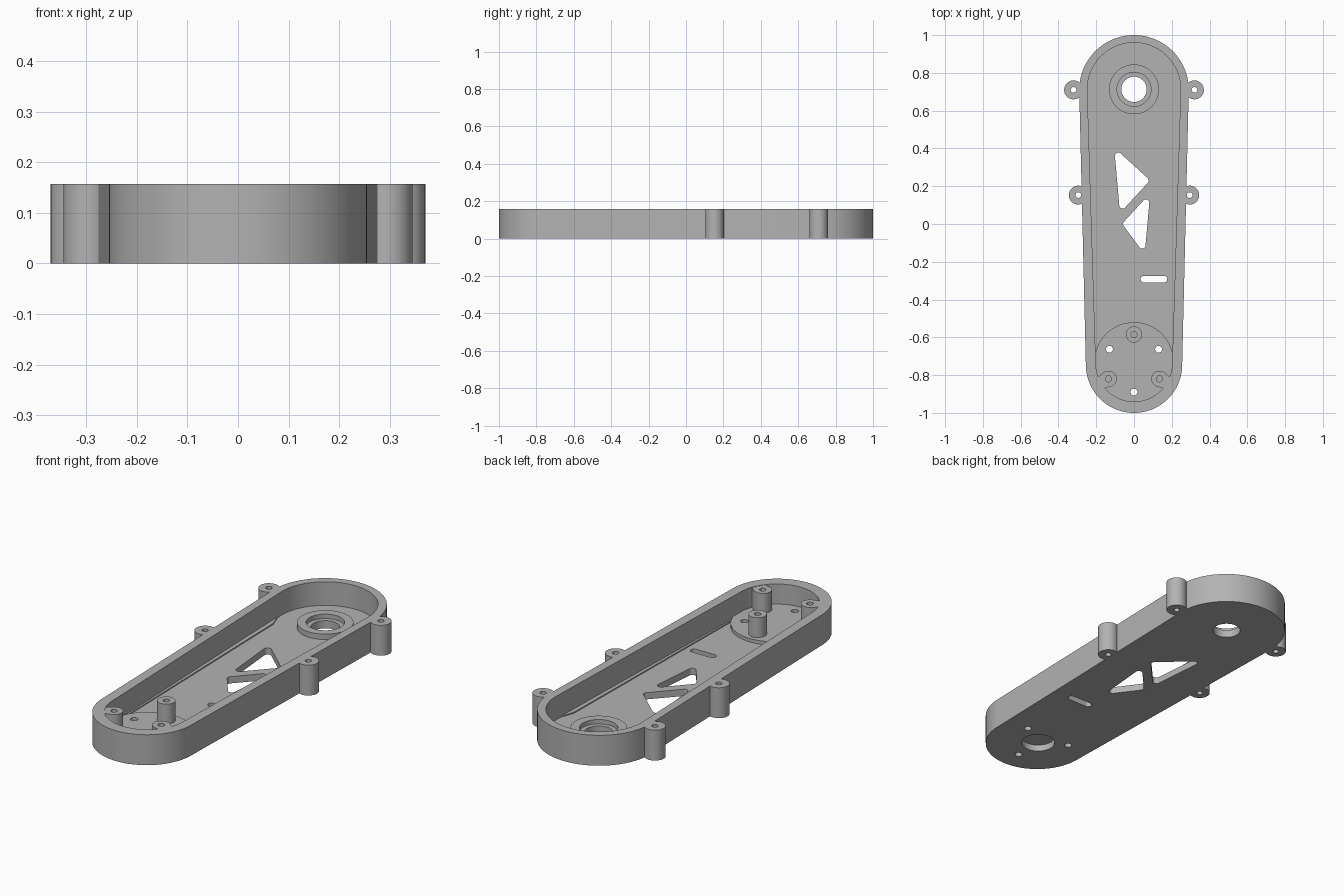
import bpy, bmesh, math
from mathutils import Vector
from mathutils.geometry import convex_hull_2d

if "Cube" in bpy.data.objects:
    bpy.data.objects.remove(bpy.data.objects["Cube"])

HEIGHT, FLOOR, PAD, RING = 0.157, 0.035, 0.053, 0.063

grey = bpy.data.materials.new("mid grey")
grey.use_nodes = True
colour = (0.45, 0.45, 0.45, 1)
grey.diffuse_color = colour
grey.node_tree.nodes["Principled BSDF"].inputs["Base Color"].default_value = colour


def prism(name, circles, z0, z1, steps=64):
    """Upright solid whose outline wraps tightly around the circles (x, y, r)."""
    pts = [Vector((x + r * math.cos(a), y + r * math.sin(a)))
           for x, y, r in circles
           for a in (math.tau * i / steps for i in range(steps))]
    outline = [pts[i] for i in convex_hull_2d(pts)]
    bm = bmesh.new()
    base = bm.faces.new([bm.verts.new((p.x, p.y, z0)) for p in outline])
    top = bmesh.ops.extrude_face_region(bm, geom=[base])["geom"]
    bmesh.ops.translate(bm, vec=(0, 0, z1 - z0),
                        verts=[g for g in top if isinstance(g, bmesh.types.BMVert)])
    bmesh.ops.recalc_face_normals(bm, faces=bm.faces)
    mesh = bpy.data.meshes.new(name)
    bm.to_mesh(mesh)
    bm.free()
    mesh.materials.append(grey)
    obj = bpy.data.objects.new(name, mesh)
    bpy.context.collection.objects.link(obj)
    return obj


def cut(obj, circles, z0=-0.1, z1=0.3, steps=48):
    """Remove a prism from obj and discard the cutter."""
    cutter = prism("cutter", circles, z0, z1, steps)
    cutter.hide_render = True
    mod = obj.modifiers.new("cut", "BOOLEAN")
    mod.operation, mod.solver, mod.object = "DIFFERENCE", "EXACT", cutter
    bpy.ops.object.select_all(action="DESELECT")
    bpy.context.view_layer.objects.active = obj
    obj.select_set(True)
    bpy.ops.object.modifier_apply(modifier=mod.name)
    bpy.data.objects.remove(cutter)


parts = []
screw_holes = [(-0.13, -0.663, 0.018), (0.13, -0.663, 0.018), (0, -0.89, 0.018)]
shaft = (0, 0.713, 0.067)

# Tapered tray with a hollow inside
housing = prism("housing", [(0, 0.71, 0.29), (0, -0.745, 0.255)], 0, HEIGHT, 128)
cut(housing, [(0, 0.713, 0.247), (0, -0.738, 0.202)], FLOOR, 0.3, 128)
# Floor openings: two rounded triangles, a slot, the shaft hole and motor pocket
R = 0.018
cut(housing, [(-0.083, 0.36, R), (0.06, 0.23, R), (-0.06, 0.1, R)])
cut(housing, [(0.063, 0.112, R), (-0.04, 0, R), (0.043, -0.112, R)])
cut(housing, [(0.053, -0.292, R), (0.158, -0.292, R)])
cut(housing, [shaft])
cut(housing, [(0, -0.738, 0.082)], -0.1, FLOOR + 0.02)
for hole in screw_holes:
    cut(housing, [hole])
parts.append(housing)

# Raised round motor pad
pad = prism("motor_pad", [(0, -0.73, 0.21)], FLOOR - 0.001, PAD, 96)
for hole in screw_holes:
    cut(pad, [hole])
parts.append(pad)

# Stepped bearing ring
ring = prism("bearing_ring", [(0, 0.713, 0.132)], FLOOR - 0.005, RING)
cut(ring, [shaft])
cut(ring, [(0, 0.713, 0.09)], FLOOR + 0.005, 0.3)
parts.append(ring)

# Narrow ledges along the foot of the side walls
for side, label in ((1, "left"), (-1, "right")):
    parts.append(prism(label + "_ledge",
                       [(side * 0.242, 0.66, 0.002), (side * 0.222, 0.6, 0.002),
                        (side * 0.199, -0.64, 0.002), (side * 0.21, -0.64, 0.002)],
                       FLOOR - 0.005, FLOOR + 0.006, 12))

# Inner posts with blind holes; the side pair merges into the wall
for label, x, y, dx, dy in (("rear", 0, -0.585, 0, 0), ("left", 0.135, -0.82, 0.03, -0.015),
                            ("right", -0.135, -0.82, -0.03, -0.015)):
    post = prism(label + "_post", [(x, y, 0.043), (x + dx, y + dy, 0.036)],
                 FLOOR, HEIGHT - 0.002)
    cut(post, [(x, y, 0.016)], PAD, 0.3)
    parts.append(post)

# Outer screw lugs
for side, label in ((1, "left"), (-1, "right")):
    for place, x, y in (("rear", 0.32, 0.71), ("middle", 0.295, 0.153)):
        lug = prism(f"{label}_{place}_lug", [(side * x, y, 0.05)], 0, HEIGHT)
        cut(lug, [(side * x, y, 0.015)])
        parts.append(lug)

# Smooth the round walls, keep the rims crisp
bpy.ops.object.select_all(action="DESELECT")
for obj in parts:
    obj.select_set(True)
bpy.context.view_layer.objects.active = housing
bpy.ops.object.shade_smooth_by_angle(angle=math.radians(30))
